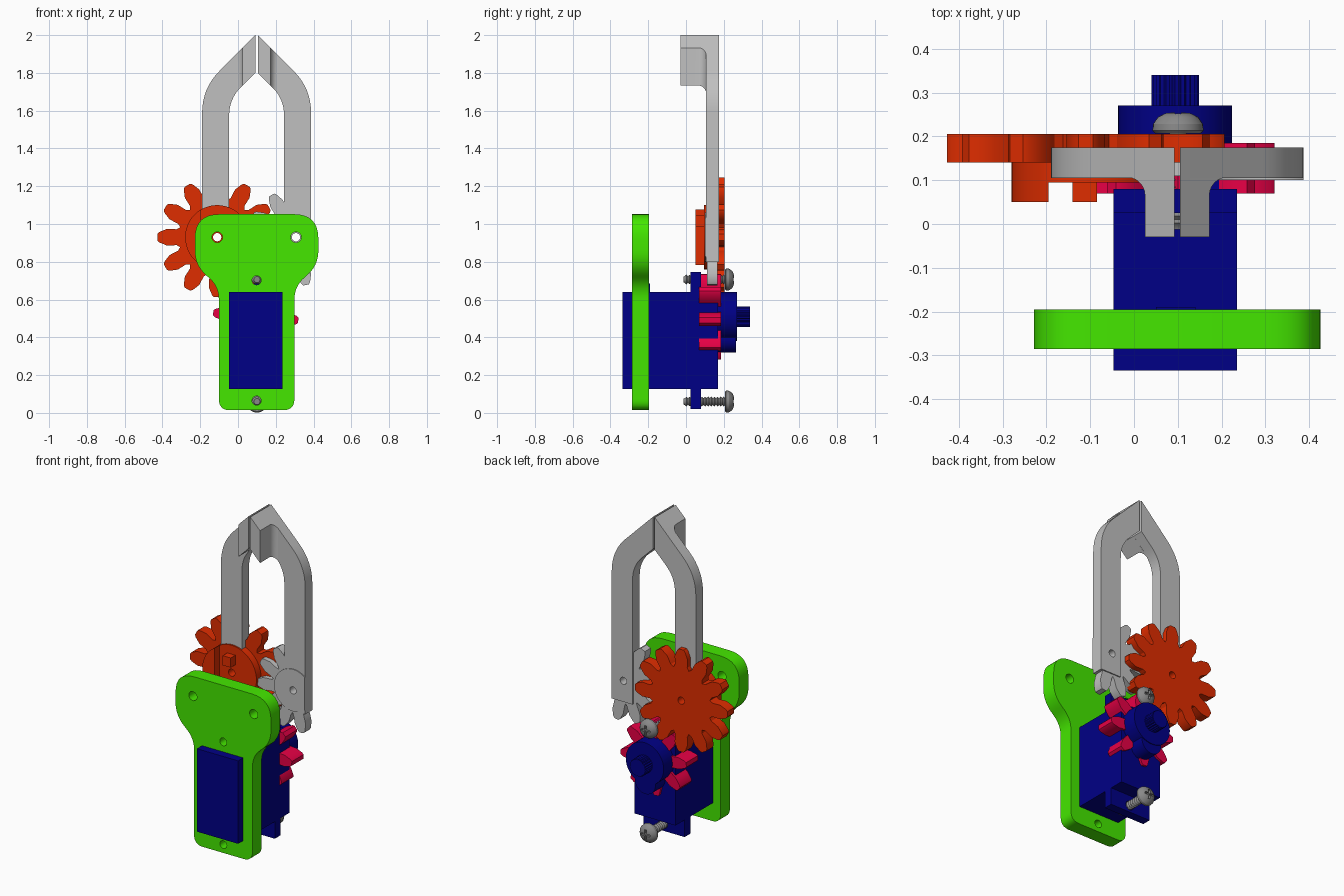
import bpy, bmesh
from math import sin, cos, pi, radians
from mathutils import Vector, Matrix

cube = bpy.data.objects.get("Cube")
if cube:
    bpy.data.objects.remove(cube, do_unlink=True)


def material(name, rgb):
    m = bpy.data.materials.new(name)
    m.use_nodes = True
    m.diffuse_color = (*rgb, 1)
    m.node_tree.nodes["Principled BSDF"].inputs["Base Color"].default_value = (*rgb, 1)
    return m


GREEN = material("bright green", (0.058, 0.8, 0.0))
BLUE = material("navy blue", (0.0, 0.0, 0.24))
ORANGE = material("orange red", (0.74, 0.026, 0.0))
PINK = material("crimson", (0.8, 0.0, 0.06))
GREY = material("light grey", (0.53, 0.53, 0.53))
STEEL = material("dark steel", (0.25, 0.25, 0.25))

MID = 0.0985               # symmetry plane of the mechanism
LEFT_PIVOT = (-0.11, 0.93)
RIGHT_PIVOT = (0.307, 0.93)
DRIVE = (0.094, 0.51)


def shade(ob):
    bpy.ops.object.select_all(action='DESELECT')
    bpy.context.view_layer.objects.active = ob
    ob.select_set(True)
    bpy.ops.object.shade_smooth_by_angle(angle=radians(30))


def finish(name, bm, mat):
    bmesh.ops.recalc_face_normals(bm, faces=bm.faces[:])
    me = bpy.data.meshes.new(name)
    bm.to_mesh(me)
    bm.free()
    ob = bpy.data.objects.new(name, me)
    bpy.context.collection.objects.link(ob)
    if mat:
        me.materials.append(mat)
    shade(ob)
    return ob


def loft(name, sections, mat):
    """Join matching (x, z) outlines placed at successive y."""
    bm = bmesh.new()
    rings = [[bm.verts.new((x, y, z)) for x, z in pts] for y, pts in sections]
    for a, b in zip(rings, rings[1:]):
        for i in range(len(a)):
            j = (i + 1) % len(a)
            bm.faces.new((a[i], a[j], b[j], b[i]))
    bm.faces.new(rings[0])
    bm.faces.new(rings[-1])
    return finish(name, bm, mat)


def slab(name, pts, y0, y1, mat):
    return loft(name, [(y0, pts), (y1, pts)], mat)


def box(name, x0, x1, y0, y1, z0, z1, mat):
    return slab(name, [(x0, z0), (x1, z0), (x1, z1), (x0, z1)], y0, y1, mat)


def circle(c, r, n=40):
    return [(c[0] + r * cos(2 * pi * i / n), c[1] + r * sin(2 * pi * i / n)) for i in range(n)]


def rounded(corners, steps=8):
    """Outline from (x, z, cut) corners, each softened over its cut length."""
    out = []
    for i, (x, z, d) in enumerate(corners):
        p = Vector((x, z))
        if not d:
            out.append((x, z))
            continue
        a = p + (Vector(corners[i - 1][:2]) - p).normalized() * d
        b = p + (Vector(corners[(i + 1) % len(corners)][:2]) - p).normalized() * d
        for k in range(steps + 1):
            t = k / steps
            out.append(tuple(a * (1 - t) ** 2 + p * 2 * t * (1 - t) + b * t * t))
    return out


def teeth(c, root, outer, half, angles):
    """Gear outline: each tooth swells slightly, then narrows to its tip."""
    pts = []
    step = angles[1] - angles[0]
    shape = [(root, -half), (root * 0.5 + outer * 0.5, -half * 1.05),
             (outer - 0.01, -half * 0.65), (outer, -half * 0.4)]
    shape += [(r, -w) for r, w in reversed(shape)]
    for i, a in enumerate(angles):
        t = radians(a)
        pts += [(c[0] + r * cos(t) - w * sin(t), c[1] + r * sin(t) + w * cos(t)) for r, w in shape]
        t += radians(step / 2)
        if i < len(angles) - 1 or step * len(angles) > 359:
            pts.append((c[0] + (root - 0.012) * cos(t), c[1] + (root - 0.012) * sin(t)))
    return pts


def cut(ob, *cutters):
    for c in cutters:
        c.hide_render = True
        bpy.context.view_layer.objects.active = ob
        mod = ob.modifiers.new("cut", 'BOOLEAN')
        mod.operation = 'DIFFERENCE'
        mod.solver = 'EXACT'
        mod.object = c
        bpy.ops.object.modifier_apply(modifier=mod.name)
        bpy.data.objects.remove(c, do_unlink=True)
    shade(ob)


def drill(ob, c, r):
    cut(ob, slab("drill", circle(c, r, 24), -1, 1, None))


# Mounting plate with servo window, pivot holes and screw holes
half_plate = [(0.2, 0.014, 0.06), (0.2, 0.67, 0.07), (0.327, 0.78, 0.08), (0.327, 1.052, 0.13)]
corners = [(MID + x, z, d) for x, z, d in half_plate]
corners += [(MID - x, z, d) for x, z, d in reversed(half_plate)]
plate = slab("mounting_plate", rounded(corners), -0.285, -0.195, GREEN)
cut(plate, box("window", -0.046, 0.234, -1, 1, 0.127, 0.639, None))
for centre, r in ((LEFT_PIVOT, 0.028), (RIGHT_PIVOT, 0.028), ((MID, 0.702), 0.024), ((MID, 0.065), 0.024)):
    drill(plate, centre, r)

# Servo motor
box("servo_body", -0.047, 0.235, -0.335, 0.17, 0.126, 0.64, BLUE)
flange = box("servo_flange", -0.047, 0.235, 0.025, 0.08, 0.02, 0.745, BLUE)
for z in (0.062, 0.705):
    drill(flange, (MID, z), 0.028)
box("cable_exit", 0.05, 0.14, -0.2, -0.19, 0.63, 0.685, BLUE)
slab("servo_cap", circle(DRIVE, 0.13, 48), 0.16, 0.27, BLUE)
slab("servo_small_cap", circle((DRIVE[0], 0.39), 0.07), 0.16, 0.265, BLUE)
spline = [(DRIVE[0] + r * cos(i * pi / 24), DRIVE[1] + r * sin(i * pi / 24))
          for i in range(48) for r in [0.055 if i % 2 else 0.05]]
slab("servo_shaft", spline, 0.26, 0.34, BLUE)

# Drive pinion
slab("pinion", teeth(DRIVE, 0.12, 0.226, 0.034, [-5 + 45 * i for i in range(8)]), 0.07, 0.185, PINK)

# Large gear with stepped hub
gear = slab("large_gear", teeth(LEFT_PIVOT, 0.215, 0.317, 0.042, [30 * i for i in range(12)]), 0.14, 0.205, ORANGE)
hub = slab("gear_hub", circle(LEFT_PIVOT, 0.17, 48), 0.095, 0.145, ORANGE)
for part in (gear, hub):
    drill(part, LEFT_PIVOT, 0.022)
rim = slab("hub_rim", circle(LEFT_PIVOT, 0.17, 48), 0.05, 0.1, ORANGE)
cut(rim, box("rim_trim", -0.195, 0.2, -1, 1, 0.5, 1.5, None))
box("hub_peg", -0.14, -0.085, 0.05, 0.1, 0.985, 1.045, ORANGE)


# Gripper fingers, with a deep gripping pad flared into each tip
def finger(side, flip, base):
    def place(pts):
        return [(2 * MID - x, z) if flip else (x, z) for x, z in pts]

    outline = rounded([(-0.19, base, 0), (-0.047, base, 0), (-0.047, 1.663, 0.09),
                       (0.092, 1.80, 0), (0.092, 2.0, 0), (-0.19, 1.718, 0.13)])
    bar = slab(side + "_finger", place(outline), 0.105, 0.175, GREY)

    def pad(x):
        d = 0.092 - x
        return place([(x, 1.80 - d), (0.092, 1.80), (0.092, 2.0), (x, 2.0 - d)])

    sections = [(-0.03, pad(0.025))]
    for k in range(7):
        a = k / 6 * pi / 2
        sections.append((0.065 + 0.042 * sin(a), pad(0.025 - 0.042 * (1 - cos(a)))))
    loft(side + "_finger_pad", sections, GREY)
    return bar


finger("right", False, 1.0)
left_bar = finger("left", True, 0.80)
sector = slab("toothed_sector", teeth(RIGHT_PIVOT, 0.155, 0.258, 0.036,
              [120 + 32.4 * i for i in range(6)]), 0.11, 0.168, GREY)
sector_hub = slab("sector_hub", circle(RIGHT_PIVOT, 0.13, 48), 0.1, 0.15, GREY)
cut(sector_hub, box("hub_trim", 2 * MID + 0.19, 1, -1, 1, 0.5, 1.5, None))
for part in (left_bar, sector, sector_hub):
    drill(part, RIGHT_PIVOT, 0.022)


# Threaded screws with domed cross-slot heads
def screw(name, z):
    shaft = [(0.0, -0.012), (0.016, -0.012)]
    for i in range(13):
        y = -0.006 + i * 0.0165
        shaft += [(0.018, y), (0.026, y + 0.008)]
    head = [(0.018, 0.207), (0.052, 0.207), (0.058, 0.213), (0.057, 0.228),
            (0.046, 0.244), (0.028, 0.253), (0.0, 0.256)]
    bm = bmesh.new()
    vs = [bm.verts.new((r, y, 0)) for r, y in shaft + head]
    es = [bm.edges.new(pair) for pair in zip(vs, vs[1:])]
    bmesh.ops.spin(bm, geom=vs + es, cent=(0, 0, 0), axis=(0, 1, 0), angle=2 * pi, steps=28)
    bmesh.ops.remove_doubles(bm, verts=bm.verts[:], dist=0.0002)
    bmesh.ops.transform(bm, matrix=Matrix.Translation((MID + 0.002, 0, z)), verts=bm.verts[:])
    ob = finish(name, bm, STEEL)
    cut(ob, box("slot", MID - 0.028, MID + 0.032, 0.24, 0.3, z - 0.007, z + 0.007, None),
        box("slot", MID - 0.005, MID + 0.009, 0.24, 0.3, z - 0.03, z + 0.03, None))


screw("upper_screw", 0.706)
screw("lower_screw", 0.06)
